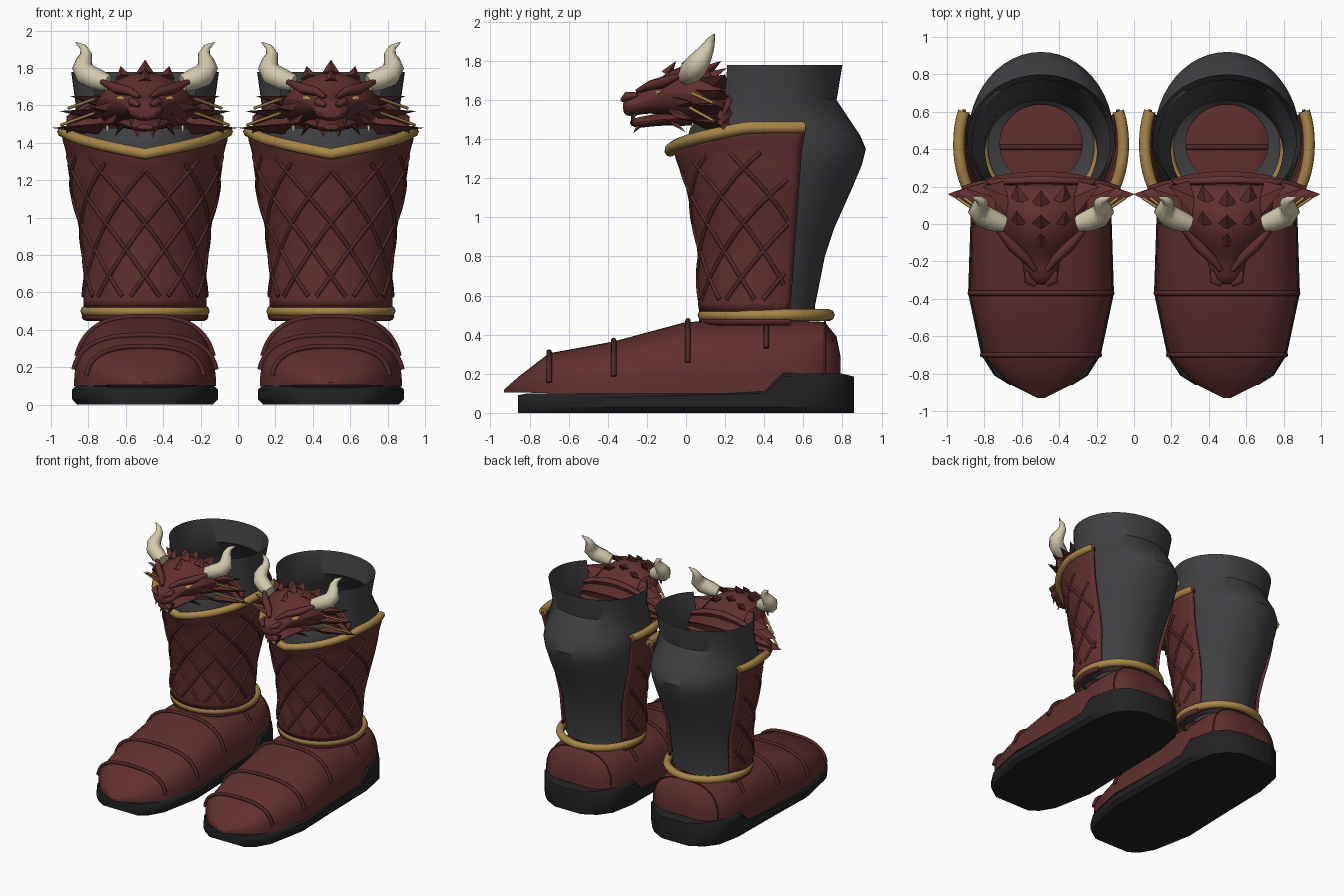
import bpy, bmesh, math
from mathutils import Vector as V

cube = bpy.data.objects.get("Cube")
if cube:
    bpy.data.objects.remove(cube)


def material(name, rgb):
    m = bpy.data.materials.new(name)
    m.use_nodes = True
    m.diffuse_color = (*rgb, 1)
    m.node_tree.nodes["Principled BSDF"].inputs["Base Color"].default_value = (*rgb, 1)
    return m


RED = material("oxblood red", (.12, .029, .029))
DARK = material("dark red", (.08, .02, .021))
GREY = material("charcoal", (.052, .052, .058))
BLACK = material("sole black", (.016, .016, .016))
GOLD = material("old gold", (.40, .24, .065))
IVORY = material("ivory", (.65, .58, .42))
parts = []


def add(name, data, mat):
    data.materials.append(mat)
    ob = bpy.data.objects.new(name, data)
    bpy.context.collection.objects.link(ob)
    parts.append(ob)
    return ob


def finish(name, bm, mat):
    bmesh.ops.recalc_face_normals(bm, faces=bm.faces)
    me = bpy.data.meshes.new(name)
    bm.to_mesh(me)
    bm.free()
    return add(name, me, mat)


def loft(name, rows, mat, closed=True, caps=True, keep=lambda c: True):
    bm = bmesh.new()
    vs = [[bm.verts.new(p) for p in r] for r in rows]
    n = len(rows[0])
    for a, b in zip(vs, vs[1:]):
        for i in range(n if closed else n - 1):
            j = (i + 1) % n
            if keep((a[i].co + b[j].co) / 2):
                bm.faces.new((a[i], a[j], b[j], b[i]))
    if caps:
        bm.faces.new(vs[0])
        bm.faces.new(vs[-1])
    return finish(name, bm, mat)


def tubes(name, paths, radius, mat, cyclic=False, taper=None):
    cu = bpy.data.curves.new(name, "CURVE")
    cu.dimensions = "3D"
    cu.bevel_depth, cu.bevel_resolution, cu.use_fill_caps = radius, 2, True
    for path in paths:
        sp = cu.splines.new("POLY")
        sp.points.add(len(path) - 1)
        sp.use_cyclic_u = cyclic
        for i, (p, q) in enumerate(zip(sp.points, path)):
            p.co = (*q, 1)
            p.radius = taper[i] if taper else 1
    return add(name, cu, mat)


def blades(name, items, mat):
    # mirrored pointed scales: base corners a and b, tip, ridge thickness
    bm = bmesh.new()
    for a, b, tip, thick in items:
        for s in (1, -1):
            p, q, t = (V((s * c[0], c[1], c[2])) for c in (a, b, tip))
            n = (q - p).cross(t - p).normalized() * thick
            mid = (p + q) / 2
            p, q, t, u, w = (bm.verts.new(c) for c in (p, q, t, mid + n, mid - n))
            for f in ((p, u, t), (u, q, t), (q, w, t), (w, p, t), (p, w, q, u)):
                bm.faces.new(f)
    return finish(name, bm, mat)


def span(a, b, n):
    return [a + (b - a) * i / (n - 1) for i in range(n)]


def lookup(table, k):
    for a, b in zip(table, table[1:]):
        if k <= b[0]:
            t = max(0, (k - a[0]) / (b[0] - a[0]))
            return [p + (q - p) * t for p, q in zip(a[1:], b[1:])]
    return table[-1][1:]


# Leg shaft: height, front y, back y, half width
LEG = [(.478, .22, .64, .22), (.5, .1, .66, .3), (.55, .09, .66, .3), (.8, .09, .71, .3),
       (.95, .07, .76, .325), (1.15, .03, .85, .365), (1.27, .0, .9, .385), (1.35, .0, .92, .39),
       (1.42, .01, .89, .39), (1.48, .03, .85, .38), (1.6, .1, .77, .37), (1.78, .11, .8, .395)]


def shell(a, z, off=0):
    f, b, hw = lookup(LEG, z)
    return V((math.sin(a) * (hw + off), (f + b) / 2 - math.cos(a) * ((b - f) / 2 + off), z))


loft("leg_shaft", [[shell(a, r[0]) for a in span(0, math.tau, 49)[:-1]] for r in LEG], GREY,
     caps=False, keep=lambda c: c.z < 1.5 or c.y > .2)


# Front guard panel
def edge(z):
    f, b, hw = lookup(LEG, z)
    return math.acos(((f + b) / 2 - .53 - .075 * (z - .53)) / ((b - f) / 2 + .02))


def top(a):
    return 1.34 + .12 * min(1, abs(a) / 1.3)


def guard(s, t):
    zt = top(s * edge(1.42))
    z = .52 + (zt - .52) * t
    return shell(s * edge(z), z, .02 + .035 * max(0, (z - zt + .12) / .12))


panel = loft("guard_panel", [[guard(s, t) for s in span(-1, 1, 41)] for t in span(0, 1, 22)],
             RED, closed=False, caps=False)
mod = panel.modifiers.new("thickness", "SOLIDIFY")
mod.thickness, mod.offset = .018, 0

# Gold trim along the guard and around the ankle
rim = []
for s in span(-1, 1, 41):
    a = s * edge(1.44)
    rim.append(shell(a, top(a), .055 + .025 * max(0, math.cos(a))))
tubes("guard_trim", [rim], .031, GOLD)


def ankle(a, z):
    return V((.315 * math.sin(a), .41 - .32 * math.cos(a), z))


tubes("ankle_ring", [[ankle(a, .5) for a in span(0, math.tau, 41)[:-1]]], .031, GOLD, True)
tubes("ankle_underband", [[ankle(a, .472) for a in span(-1.95, 1.95, 31)]], .024, RED)

# Crossing ridges on the guard
ribs = []
for d in (1, -1):
    for k in range(-5, 6):
        path = []
        for z in span(.58, 1.33, 40):
            a = k * .62 + d * 2.2 * (z - .97)
            if abs(a) < edge(z) - .12 and z < top(a) - .08:
                path.append(shell(a, z, .028))
        if len(path) > 3:
            ribs.append(path)
tubes("guard_ridges", ribs, .012, DARK)

# Foot: y, bottom, top, half width
FOOT = [(-.93, .105, .12, .02), (-.85, .105, .19, .18), (-.7, .1, .305, .31), (-.37, .1, .365, .38),
        (.0, .1, .465, .372), (.2, .1, .47, .37), (.41, .11, .47, .36), (.6, .18, .47, .34),
        (.71, .19, .465, .30), (.77, .2, .39, .23), (.79, .2, .29, .16)]


def foot(y, t, off=0):
    b, h, hw = lookup(FOOT, y)
    c, s = math.cos(t), math.sin(t)
    x = math.copysign(abs(c) ** .72, c) * (hw + off)
    return V((x, y, b + (h - b + off) * max(0, s) ** .72))


loft("foot_upper", [[foot(r[0], t) for t in span(0, math.pi, 25)] for r in FOOT], RED)
bands = []
for y, low in ((-.7, .15), (-.37, .18), (.01, .25), (.41, .32)):
    bands.append([p for p in (foot(y, t, .006) for t in span(0, math.pi, 61)) if p.z > low])
tubes("foot_bands", bands, .014, DARK)
tubes("heel_seam", [[foot(.71, t, .002) for t in span(0, math.pi, 31)]], .005, DARK)

# Sole with raised heel: y, half width, top
SOLE = [(-.86, .17, .09), (-.81, .25, .1), (-.7, .32, .1), (-.37, .39, .1), (0, .378, .11),
        (.4, .37, .12), (.5, .37, .205), (.7, .33, .205), (.8, .25, .2), (.86, .13, .185)]
loft("sole", [[V((x * w, y, z)) for x, z in ((-1, .03), (-.93, 0), (.93, 0), (1, .03),
     (1, h - .02), (.95, h), (-.95, h), (-1, h - .02))] for y, w, h in SOLE], BLACK)


# Beast head and jaw: y, bottom, top, half width
def skull(name, table):
    half = ((0, 1), (.4, .95), (.8, .74), (1, .5), (.85, .24), (.45, 0))
    ring = list(half) + [(-x, z) for x, z in reversed(half[1:])]
    ob = loft(name, [[V((x * w, y, b + (h - b) * z)) for x, z in ring]
                     for y, b, h, w in table], RED)
    ob.modifiers.new("round", "SUBSURF").levels = 1
    ob.modifiers["round"].render_levels = 1


skull("beast_head", [(-.325, 1.53, 1.6, .06), (-.29, 1.51, 1.635, .1), (-.22, 1.53, 1.65, .1),
                     (-.15, 1.53, 1.7, .13), (-.08, 1.51, 1.76, .2), (.02, 1.49, 1.79, .25),
                     (.12, 1.46, 1.77, .28), (.23, 1.45, 1.69, .31)])
skull("beast_jaw", [(-.29, 1.47, 1.5, .05), (-.24, 1.45, 1.515, .09), (-.1, 1.48, 1.54, .13),
                    (.06, 1.45, 1.55, .2)])

# Neck frill behind the head
rows = []
for t in span(0, 1, 9):
    row = []
    for x in span(-.42, .42, 21):
        z = 1.45 + (.25 - .9 * x * x) * t
        fold = .012 * math.sin(t * math.pi * 5)
        row.append(V((x, .27 - .45 * x * x - .3 * max(0, z - 1.58) + fold, z)))
    rows.append(row)
frill = loft("neck_frill", rows, RED, closed=False, caps=False)
frill.modifiers.new("thickness", "SOLIDIFY").thickness = .025

# Side fins, crown spikes, cheek scales and fangs
blades("side_fins", [
    ((.2, .0, 1.5), (.3, .23, 1.45), (.5, .16, 1.48), .03),
    ((.2, .0, 1.58), (.3, .23, 1.53), (.46, .17, 1.57), .03),
    ((.2, .02, 1.65), (.28, .23, 1.6), (.4, .19, 1.65), .03),
    ((.18, .04, 1.71), (.2, .23, 1.66), (.31, .2, 1.73), .03)], RED)
blades("crown_spikes", [
    ((-.05, .0, 1.77), (.05, .0, 1.77), (0, .05, 1.845), .03),
    ((-.035, -.1, 1.73), (.035, -.1, 1.73), (0, -.05, 1.8), .03),
    ((-.05, .11, 1.75), (.05, .11, 1.75), (0, .18, 1.8), .03),
    ((.08, .0, 1.76), (.16, .02, 1.74), (.13, .07, 1.81), .025),
    ((.06, .12, 1.74), (.16, .14, 1.71), (.13, .21, 1.765), .025)], RED)
blades("cheek_scales", [
    ((.17, -.09, 1.62), (.22, .02, 1.56), (.3, .03, 1.59), .025),
    ((.14, -.1, 1.56), (.19, .02, 1.49), (.25, .04, 1.5), .025),
    ((.1, -.14, 1.51), (.14, -.04, 1.48), (.16, .0, 1.435), .02),
    ((.02, -.25, 1.47), (.06, -.23, 1.47), (.04, -.27, 1.43), .015)], RED)
blades("fangs", [((.06, -.28, 1.53), (.085, -.25, 1.53), (.075, -.28, 1.475), .012)], DARK)
blades("neck_claws", [((.19, .04, 1.5), (.215, .05, 1.5), (.205, .02, 1.44), .012)], IVORY)
blades("eyes", [((.1, -.16, 1.635), (.155, -.115, 1.65), (.15, -.15, 1.63), .012)], GOLD)

for s, side in ((1, "left"), (-1, "right")):
    def m(*pts):
        return [(s * x, y, z) for x, y, z in pts]
    # Brow and nostril ridges
    tubes(side + "_brow", [m((.03, -.25, 1.645), (.08, -.185, 1.675), (.15, -.12, 1.69),
                             (.24, -.02, 1.73))], .03, RED, taper=(.4, .8, 1, .4))
    tubes(side + "_nostril", [m((.03, -.325, 1.6), (.07, -.3, 1.62), (.08, -.25, 1.63))],
          .024, RED, taper=(.5, 1, .4))
    # Gold ribs on the fins
    tubes(side + "_fin_ribs", [m((.27, .02, 1.56), (.45, .14, 1.495)),
                               m((.27, .03, 1.635), (.41, .14, 1.585))], .008, GOLD)
    # Curved horn
    tubes(side + "_horn", [m((.2, .0, 1.72), (.26, .02, 1.74), (.315, .045, 1.765),
                             (.335, .07, 1.80), (.325, .095, 1.84), (.315, .115, 1.875),
                             (.33, .13, 1.91), (.37, .145, 1.937))], .062, IVORY,
          taper=(.75, .95, 1, .9, .7, .52, .32, .05))

# Smooth shading, then a second boot
bpy.ops.object.select_all(action="DESELECT")
for ob in parts:
    if ob.type == "MESH" and ob.name not in ("crown_spikes", "side_fins", "cheek_scales"):
        ob.select_set(True)
        bpy.context.view_layer.objects.active = ob
bpy.ops.object.shade_smooth_by_angle(angle=math.radians(35))
for ob in parts:
    twin = ob.copy()
    bpy.context.collection.objects.link(twin)
    name = ob.name
    ob.name, twin.name = "left_boot_" + name, "right_boot_" + name
    ob.location.x, twin.location.x = .497, -.497
